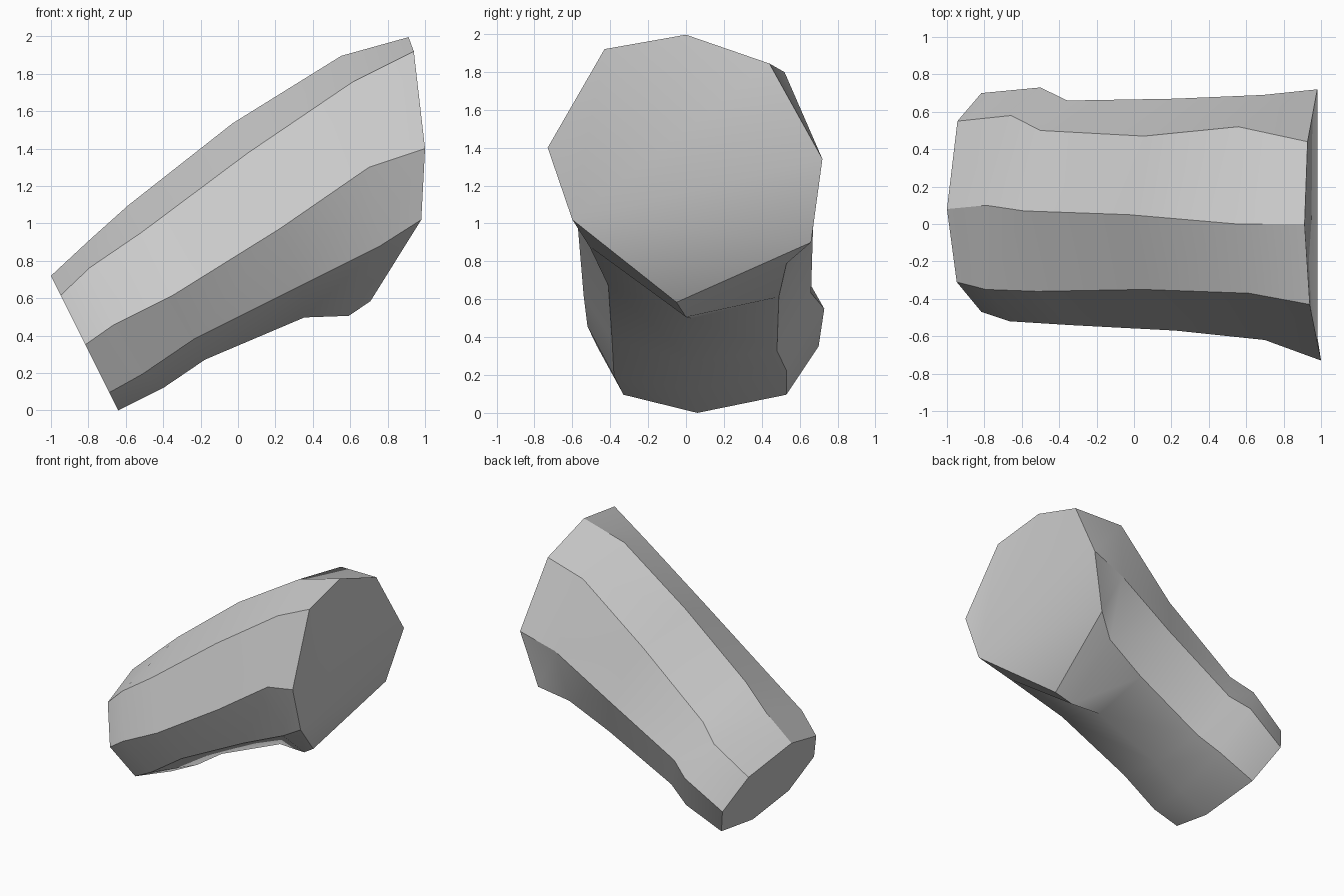
import bpy
import bmesh
import math

# Start clean
default_cube = bpy.data.objects.get("Cube")
if default_cube:
    bpy.data.objects.remove(default_cube, do_unlink=True)

# The tube leans upward: one unit along x raises it by this much
RISE = 0.5

# How far each of the eight ridges falls behind a square cut at the wide end
# (order: top, top front, front, low front, bottom, low back, back, top back)
RIDGE_LAG = (0, 0.01, 0.21, 0.42, 0.91, 0.6, 0.26, 0.06)

# Each station: position along the tube, share of the lag, sideways slant,
# and an eight-sided cross-section of (y, height above the leaning axis)
STATIONS = [
    (1.91, 1, 0, [(0, 1.54), (-.43, 1.45), (-.73, .9), (-.6, .53),
                  (-.05, .23), (.66, .47), (.72, .85), (.44, 1.38)]),
    (1.5, .72, 0, [(0, 1.62), (-.37, 1.45), (-.62, .95), (-.51, .5),
                   (0, .21), (.53, .45), (.69, .9), (.52, 1.52)]),
    (.74, .15, 0, [(.05, 1.55), (-.35, 1.35), (-.57, .86), (-.41, .5),
                   (.03, .32), (.49, .44), (.67, .85), (.47, 1.33)]),
    (-.04, 0, 0, [(.07, 1.39), (-.36, 1.21), (-.54, .79), (-.39, .5),
                  (.04, .36), (.48, .43), (.66, .81), (.5, 1.17)]),
    (-.35, 0, .17, [(.1, 1.31), (-.35, 1.16), (-.52, .79), (-.38, .45),
                    (.05, .32), (.53, .41), (.73, .8), (.58, 1.14)]),
    (-.64, 0, 0, [(.08, 1.22), (-.31, 1.09), (-.47, .76), (-.33, .44),
                  (.06, .32), (.53, .44), (.7, .76), (.55, 1.08)]),
]


def make_material(name, color):
    material = bpy.data.materials.new(name)
    material.use_nodes = True
    material.diffuse_color = color
    shader = next(node for node in material.node_tree.nodes
                  if node.type == 'BSDF_PRINCIPLED')
    shader.inputs["Base Color"].default_value = color
    return material


def leaning_point(along, y, height):
    """Turn a position in the leaning frame into world coordinates."""
    x = (along - RISE * height) / (1 + RISE * RISE)
    return (x, y, height + RISE * x)


def add_ring(bm, along, lag_share, slant, section):
    ring = []
    for lag, (y, height) in zip(RIDGE_LAG, section):
        position = along - lag * lag_share + slant * y
        ring.append(bm.verts.new(leaning_point(position, y, height)))
    return ring


def bridge_rings(bm, first, second):
    count = len(first)
    for i in range(count):
        j = (i + 1) % count
        bm.faces.new((first[i], first[j], second[j], second[i]))


# Faceted tube lofted through the stations
bm = bmesh.new()
rings = [add_ring(bm, *station) for station in STATIONS]
for first, second in zip(rings, rings[1:]):
    bridge_rings(bm, first, second)

# Wide end: slightly bent, so it fans out from the low front corner
wide = rings[0][3:] + rings[0][:3]
for left, right in zip(wide[1:], wide[2:]):
    bm.faces.new((wide[0], left, right))

# Narrow end: a flat cut
bm.faces.new(rings[-1])

bmesh.ops.recalc_face_normals(bm, faces=bm.faces[:])
mesh = bpy.data.meshes.new("faceted_tube")
bm.to_mesh(mesh)
bm.free()

tube = bpy.data.objects.new("faceted_tube", mesh)
bpy.context.collection.objects.link(tube)
mesh.materials.append(make_material("plain grey", (0.6, 0.6, 0.6, 1)))

# Smooth along the length, crisp along the ridges and rims
bpy.ops.object.select_all(action='DESELECT')
tube.select_set(True)
bpy.context.view_layer.objects.active = tube
bpy.ops.object.shade_smooth_by_angle(angle=math.radians(30))
